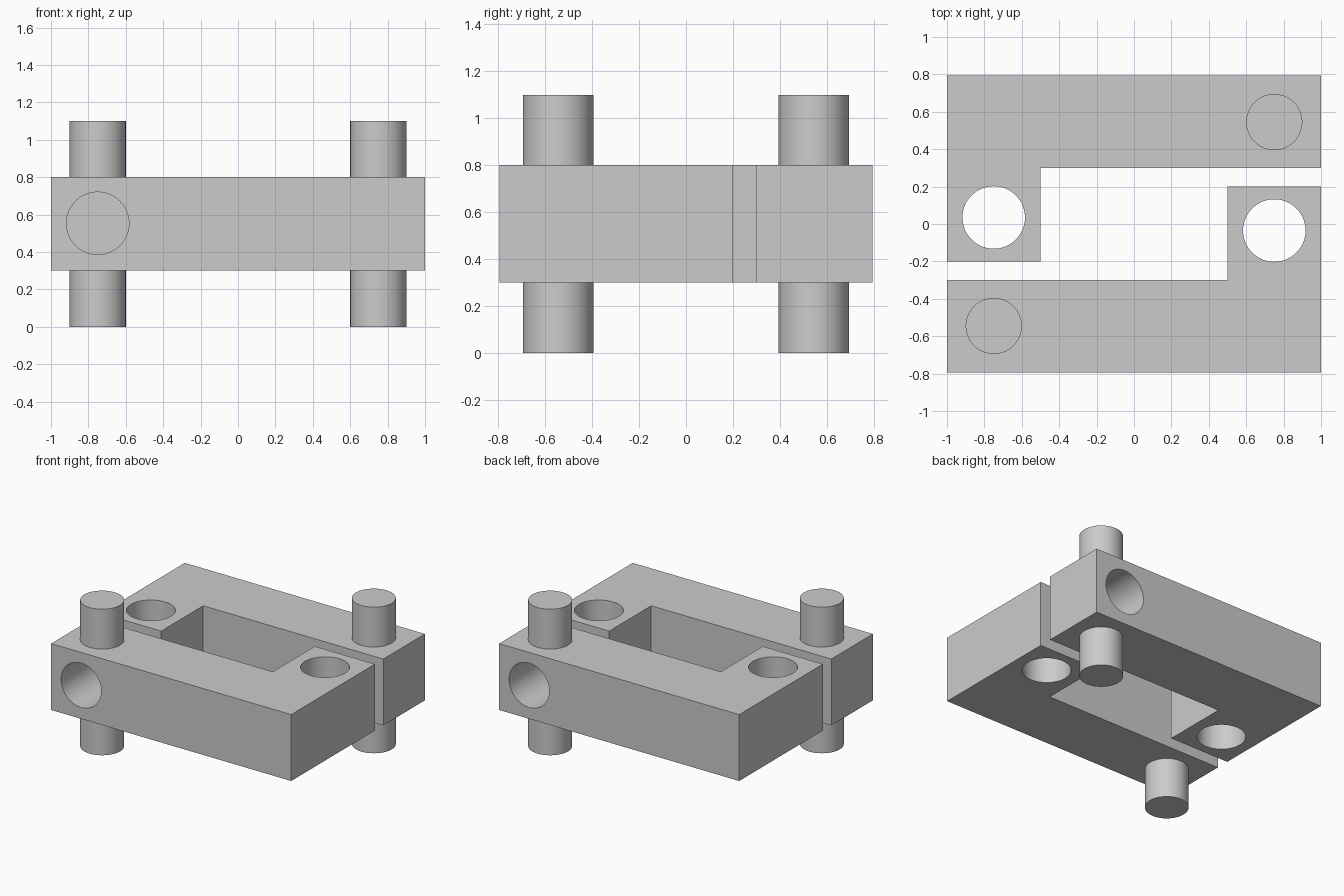
import bpy, bmesh, math

if "Cube" in bpy.data.objects:
    bpy.data.objects.remove(bpy.data.objects["Cube"])

grey = bpy.data.materials.new("light grey")
grey.diffuse_color = (0.6, 0.6, 0.6, 1)
grey.use_nodes = True
grey.node_tree.nodes["Principled BSDF"].inputs["Base Color"].default_value = grey.diffuse_color


def cylinder(name, radius, depth, loc, rot=(0, 0, 0)):
    bpy.ops.mesh.primitive_cylinder_add(vertices=96, radius=radius, depth=depth,
                                        location=loc, rotation=rot)
    ob = bpy.context.object
    ob.name = name
    ob.data.materials.append(grey)
    return ob


def smooth(ob):
    bpy.ops.object.select_all(action='DESELECT')
    ob.select_set(True)
    bpy.context.view_layer.objects.active = ob
    bpy.ops.object.shade_smooth_by_angle(angle=math.radians(30))


def l_block(name, s):
    """L-shaped block; s = -1 turns it half a turn about z."""
    outline = [(-1, -0.795), (1, -0.795), (1, 0.2), (0.5, 0.2), (0.5, -0.3), (-1, -0.3)]
    bm = bmesh.new()
    face = bm.faces.new([bm.verts.new((s * x, s * y, 0.3)) for x, y in outline])
    top = bmesh.ops.extrude_face_region(bm, geom=[face])["geom"]
    bmesh.ops.translate(bm, vec=(0, 0, 0.5),
                        verts=[v for v in top if isinstance(v, bmesh.types.BMVert)])
    bmesh.ops.recalc_face_normals(bm, faces=bm.faces)
    me = bpy.data.meshes.new(name)
    bm.to_mesh(me)
    bm.free()
    me.materials.append(grey)
    ob = bpy.data.objects.new(name, me)
    bpy.context.collection.objects.link(ob)
    return ob


for side, s in (("front", 1), ("back", -1)):
    block = l_block(side + "_block", s)

    # vertical hole in the arm, horizontal hole through the bar
    cutters = [
        cylinder("arm_hole_cutter", 0.167, 1, (s * 0.75, s * -0.035, 0.55)),
        cylinder("bar_hole_cutter", 0.167, 0.7, (s * -0.75, s * -0.55, 0.553),
                 (math.pi / 2, 0, 0)),
    ]
    for c in cutters:
        mod = block.modifiers.new("hole", 'BOOLEAN')
        mod.operation = 'DIFFERENCE'
        mod.solver = 'EXACT'
        mod.object = c
        bpy.ops.object.select_all(action='DESELECT')
        block.select_set(True)
        bpy.context.view_layer.objects.active = block
        bpy.ops.object.modifier_apply(modifier=mod.name)
        bpy.data.objects.remove(c)
    smooth(block)

    # pin stubs above and below the bar
    for level, z in (("lower", 0.15), ("upper", 0.95)):
        smooth(cylinder(f"{side}_{level}_pin", 0.15, 0.3, (s * -0.75, s * -0.545, z)))
